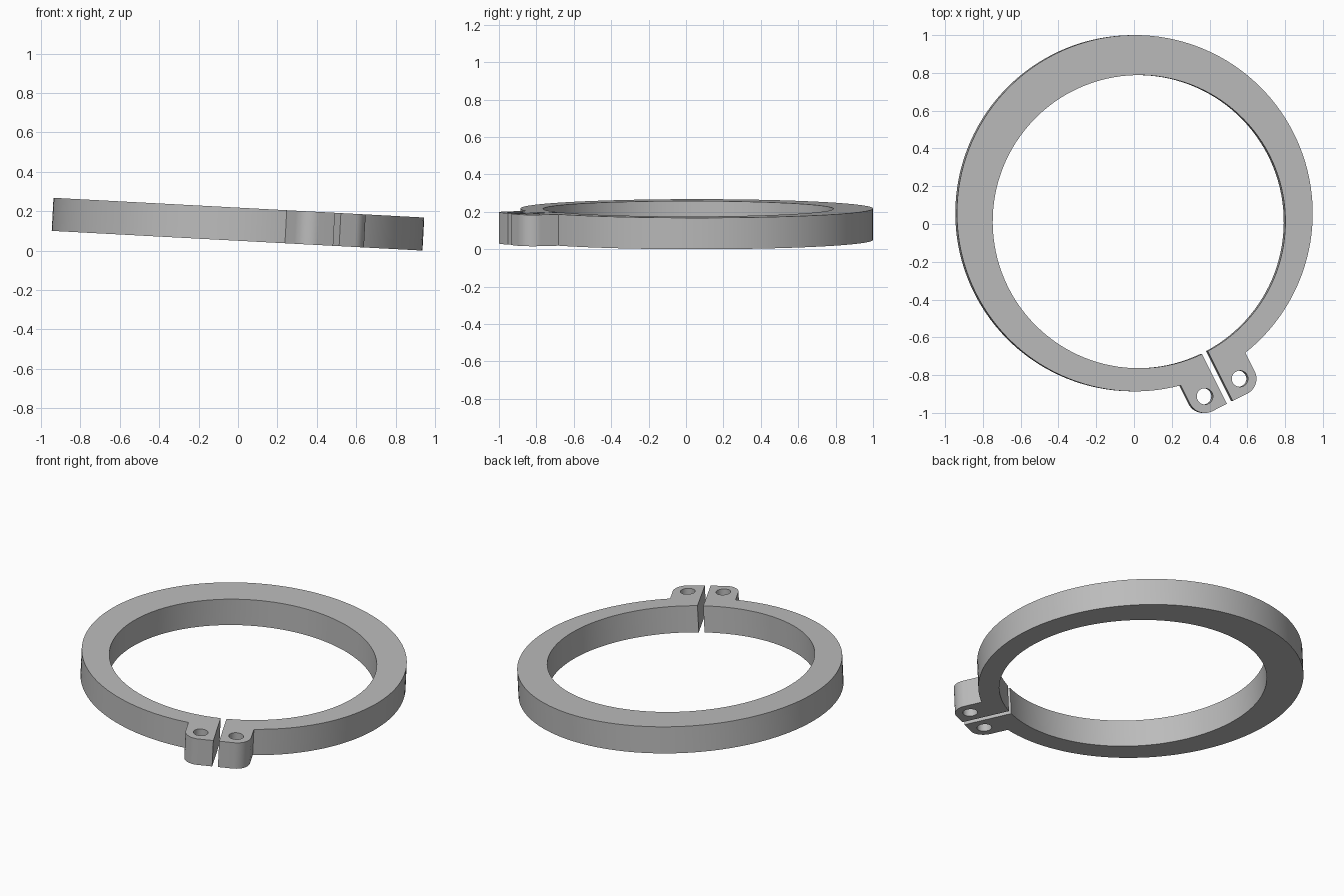
import bpy
import bmesh
from math import sin, cos, asin, sqrt, pi, radians

old = bpy.data.objects.get("Cube")
if old:
    bpy.data.objects.remove(old, do_unlink=True)

# Dimensions: u runs towards the gap, v across it
OUTER, INNER, SHIFT = 0.943, 0.776, 0.05
HALF_GAP, HALF_THICK = 0.017, 0.084
LUG_U, LUG_V, LUG_R, HOLE_R = 1.033, 0.104, 0.088, 0.043
GAP_ANGLE, TILT = radians(-63.3), radians(3.04)


def arc(cu, cv, r, start, end, n):
    steps = [start + (end - start) * i / n for i in range(n + 1)]
    return [(cu + r * cos(a), cv + r * sin(a)) for a in steps]


# Outline: lug and outer rim on one side, mirrored, then the off-centre bore
gap_a = asin(HALF_GAP / INNER)
side = [(SHIFT + INNER * cos(gap_a), HALF_GAP), (LUG_U + LUG_R, HALF_GAP)]
side += arc(LUG_U, LUG_V, LUG_R, 0, pi / 2, 12)
side += arc(0, 0, OUTER, asin((LUG_V + LUG_R) / OUTER), pi, 64)
mirrored = [(u, -v) for u, v in reversed(side[:-1])]
bore = arc(SHIFT, 0, INNER, 2 * pi - gap_a, gap_a, 128)[1:-1]
loops = [side + mirrored + bore]

# Plier holes
for s in (1, -1):
    loops.append(arc(LUG_U, s * LUG_V, HOLE_R, 0, 2 * pi, 32)[:-1])

# Filled and extruded profile
curve = bpy.data.curves.new("ring_profile", "CURVE")
curve.dimensions = "2D"
curve.fill_mode = "BOTH"
curve.extrude = HALF_THICK
for pts in loops:
    spline = curve.splines.new("POLY")
    spline.points.add(len(pts) - 1)
    for p, (u, v) in zip(spline.points, pts):
        p.co = (u, v, 0, 1)
    spline.use_cyclic_u = True
ring = bpy.data.objects.new("retaining_ring", curve)
bpy.context.collection.objects.link(ring)
for o in bpy.context.selected_objects:
    o.select_set(False)
ring.select_set(True)
bpy.context.view_layer.objects.active = ring
bpy.ops.object.convert(target="MESH")
ring = bpy.context.object

# Weld caps to walls
bm = bmesh.new()
bm.from_mesh(ring.data)
bmesh.ops.remove_doubles(bm, verts=bm.verts, dist=0.0001)
bmesh.ops.recalc_face_normals(bm, faces=bm.faces)
bm.to_mesh(ring.data)
bm.free()

# Turn the gap to its place and tilt the ring
ring.rotation_euler = (0, TILT, 0)
for vert in ring.data.vertices:
    u, v = vert.co.x, vert.co.y
    vert.co.x = u * cos(GAP_ANGLE) - v * sin(GAP_ANGLE)
    vert.co.y = u * sin(GAP_ANGLE) + v * cos(GAP_ANGLE)
ring.location = (0, 0.057, 0.134)
bpy.ops.object.shade_smooth_by_angle(angle=radians(30))

# Steel grey
steel = bpy.data.materials.new("steel_grey")
steel.use_nodes = True
colour = (0.5, 0.5, 0.5, 1)
steel.diffuse_color = colour
steel.node_tree.nodes["Principled BSDF"].inputs["Base Color"].default_value = colour
ring.data.materials.clear()
ring.data.materials.append(steel)
